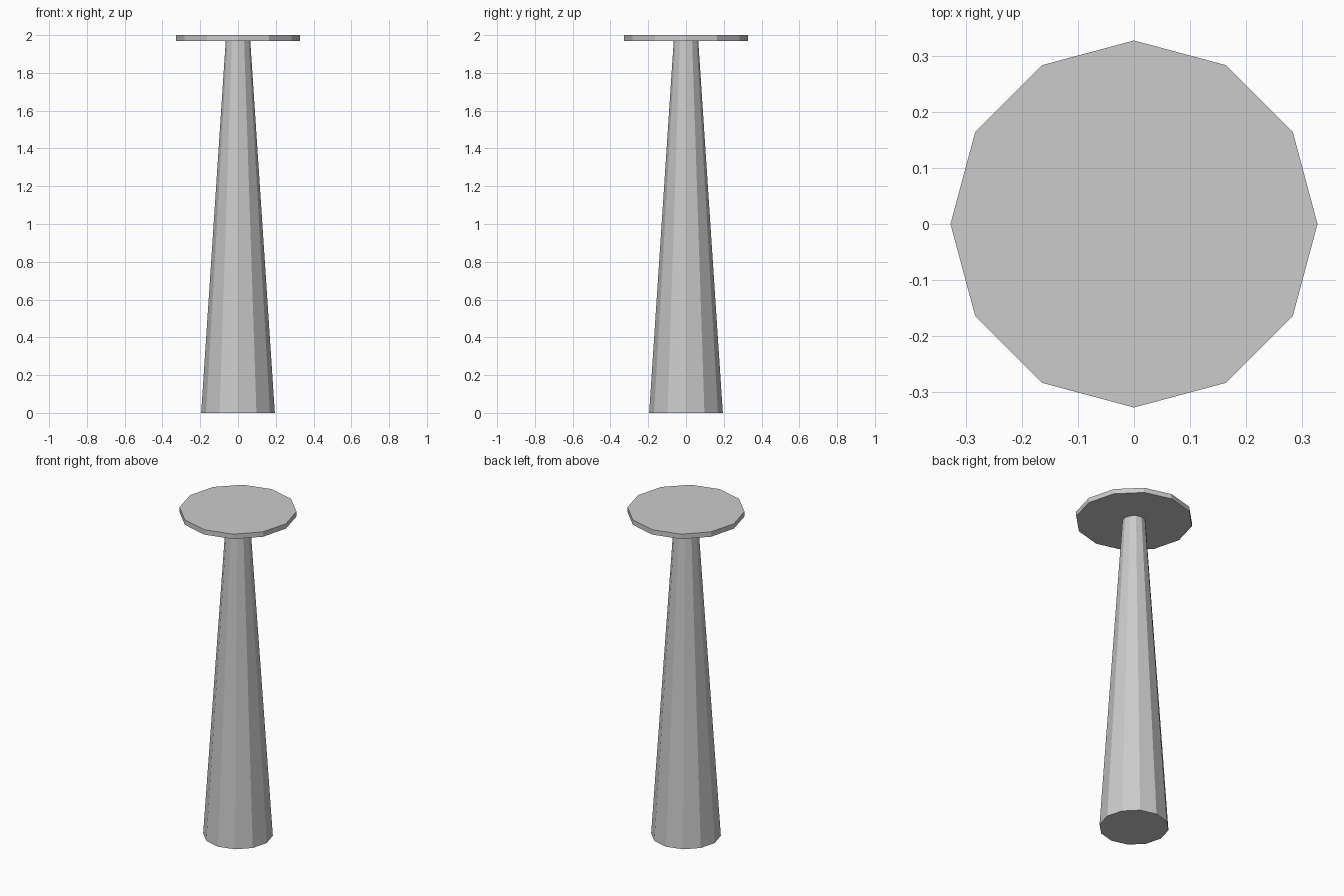
import bpy

if "Cube" in bpy.data.objects:
    bpy.data.objects.remove(bpy.data.objects["Cube"])

SIDES = 12


def tapered(name, r_bottom, r_top, z0, z1):
    bpy.ops.mesh.primitive_cone_add(
        vertices=SIDES, radius1=r_bottom, radius2=r_top,
        depth=z1 - z0, location=(0, 0, (z0 + z1) / 2))
    obj = bpy.context.object
    obj.name = name
    return obj


# Tapering flat-sided column
tapered("column", 0.195, 0.065, 0.0, 1.97)

# Thin flat disc on top
tapered("top_disc", 0.327, 0.327, 1.97, 2.0)
